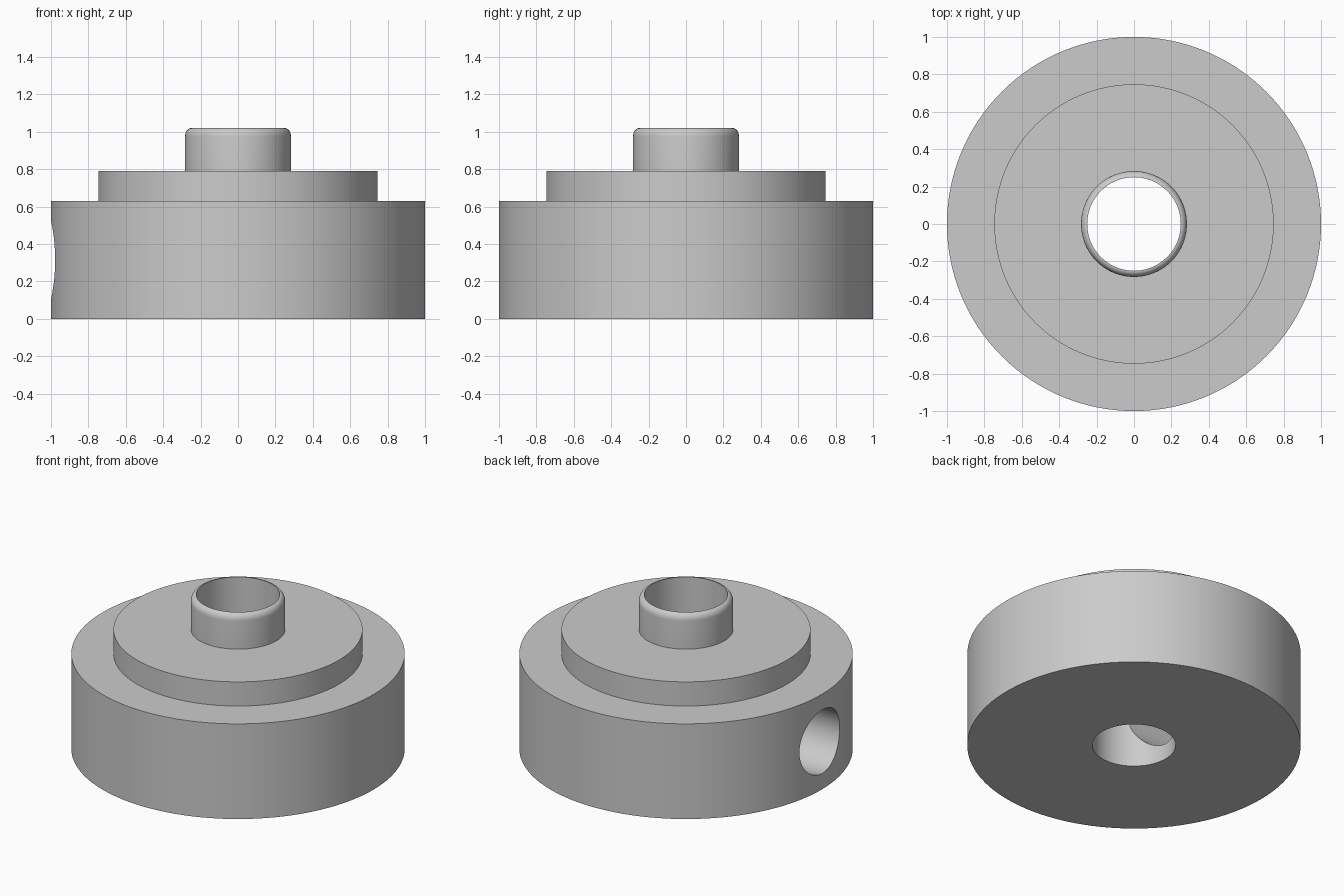
import bpy
import bmesh
from math import sin, cos, pi, radians
from mathutils import Matrix

if "Cube" in bpy.data.objects:
    bpy.data.objects.remove(bpy.data.objects["Cube"], do_unlink=True)

SEGMENTS = 128
BORE, POST, TIER, BASE = 0.25, 0.283, 0.747, 1.0      # radii
BASE_TOP, TIER_TOP, POST_TOP = 0.63, 0.79, 1.02       # heights
ROUND_HEIGHT = 0.045
HOLE = 0.21

grey = bpy.data.materials.new("plain grey")
grey.use_nodes = True
colour = (0.6, 0.6, 0.6, 1)
grey.diffuse_color = colour
grey.node_tree.nodes["Principled BSDF"].inputs["Base Color"].default_value = colour


def add_object(name, bm):
    bmesh.ops.recalc_face_normals(bm, faces=bm.faces)
    mesh = bpy.data.meshes.new(name)
    bm.to_mesh(mesh)
    bm.free()
    mesh.materials.append(grey)
    obj = bpy.data.objects.new(name, mesh)
    bpy.context.collection.objects.link(obj)
    return obj


def lathe(name, profile):
    """Revolve a closed (radius, height) outline around z."""
    bm = bmesh.new()
    rings = []
    for i in range(SEGMENTS):
        a = 2 * pi * i / SEGMENTS
        rings.append([bm.verts.new((r * cos(a), r * sin(a), z)) for r, z in profile])
    for i, ring in enumerate(rings):
        after = rings[(i + 1) % SEGMENTS]
        for j in range(len(profile)):
            k = (j + 1) % len(profile)
            bm.faces.new((ring[j], after[j], after[k], ring[k]))
    return add_object(name, bm)


# Stepped hub: wide base, middle tier and hollow post with a rounded rim
rim = []
for i in range(9):
    a = pi / 2 * i / 8
    rim.append((BORE + (POST - BORE) * cos(a),
                POST_TOP - ROUND_HEIGHT * (1 - sin(a))))
hub = lathe("stepped_hub", [(BORE, 0), (BASE, 0), (BASE, BASE_TOP), (TIER, BASE_TOP),
                            (TIER, TIER_TOP), (POST, TIER_TOP)] + rim)

# Radial hole from the -x side into the bore
bm = bmesh.new()
bmesh.ops.create_cone(bm, cap_ends=True, segments=64, radius1=HOLE, radius2=HOLE, depth=1.2,
                      matrix=Matrix.Translation((-0.6, 0, BASE_TOP / 2))
                      @ Matrix.Rotation(pi / 2, 4, "Y"))
cutter = add_object("side_hole_cutter", bm)
cutter.hide_render = True

cut = hub.modifiers.new("side hole", "BOOLEAN")
cut.operation = "DIFFERENCE"
cut.solver = "EXACT"
cut.object = cutter

bpy.ops.object.select_all(action="DESELECT")
hub.select_set(True)
bpy.context.view_layer.objects.active = hub
bpy.ops.object.modifier_apply(modifier=cut.name)
bpy.data.objects.remove(cutter, do_unlink=True)
bpy.ops.object.shade_smooth_by_angle(angle=radians(30))
